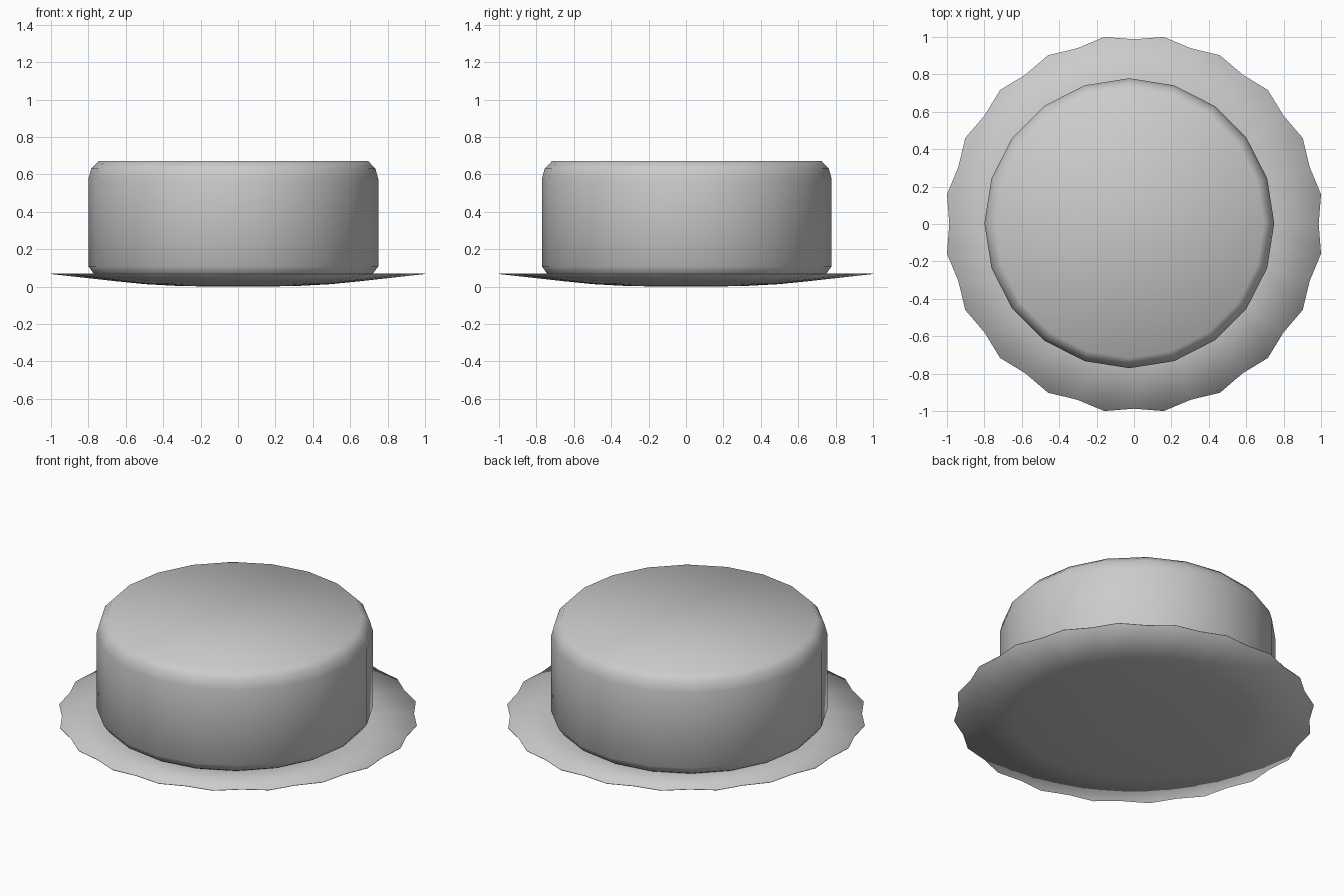
import bpy, bmesh
from math import sin, cos, pi

if "Cube" in bpy.data.objects:
    bpy.data.objects.remove(bpy.data.objects["Cube"])


def lathe(name, profile, n, centre=(0, 0), wave=0.0):
    """Spin a (radius, z) profile into a closed solid; wave scallops the outer rings."""
    bm = bmesh.new()
    rings = []
    for r, z in profile:
        ring = []
        for i in range(n):
            a = 2 * pi * i / n
            k = r * (1 + wave * r ** 4 * (-1 if i % 2 == 0 else 1))
            ring.append(bm.verts.new((centre[0] + k * cos(a), centre[1] + k * sin(a), z)))
        rings.append(ring)
    for lo, hi in zip(rings, rings[1:]):
        for i in range(n):
            j = (i + 1) % n
            bm.faces.new((lo[i], lo[j], hi[j], hi[i]))
    bm.faces.new(rings[0][::-1])
    bm.faces.new(rings[-1])
    for f in bm.faces:
        f.smooth = True
    mesh = bpy.data.meshes.new(name)
    bm.to_mesh(mesh)
    bm.free()
    obj = bpy.data.objects.new(name, mesh)
    bpy.context.collection.objects.link(obj)
    return obj


# Shallow scalloped plate: underside out to the thin rim, then back over the dished top
lathe("plate", [(0.15, 0.0), (0.33, 0.004), (0.50, 0.013), (0.66, 0.029),
                (1.0, 0.067), (1.0, 0.070), (0.66, 0.035), (0.50, 0.020),
                (0.33, 0.011), (0.15, 0.008)], 40, wave=0.0125)

# Round cake with softened top and bottom edges, 20 sides, slightly off centre
lathe("cake", [(0.715, 0.046), (0.742, 0.063), (0.775, 0.108), (0.775, 0.575),
               (0.760, 0.630), (0.720, 0.672)], 20, centre=(-0.025, 0.004))
